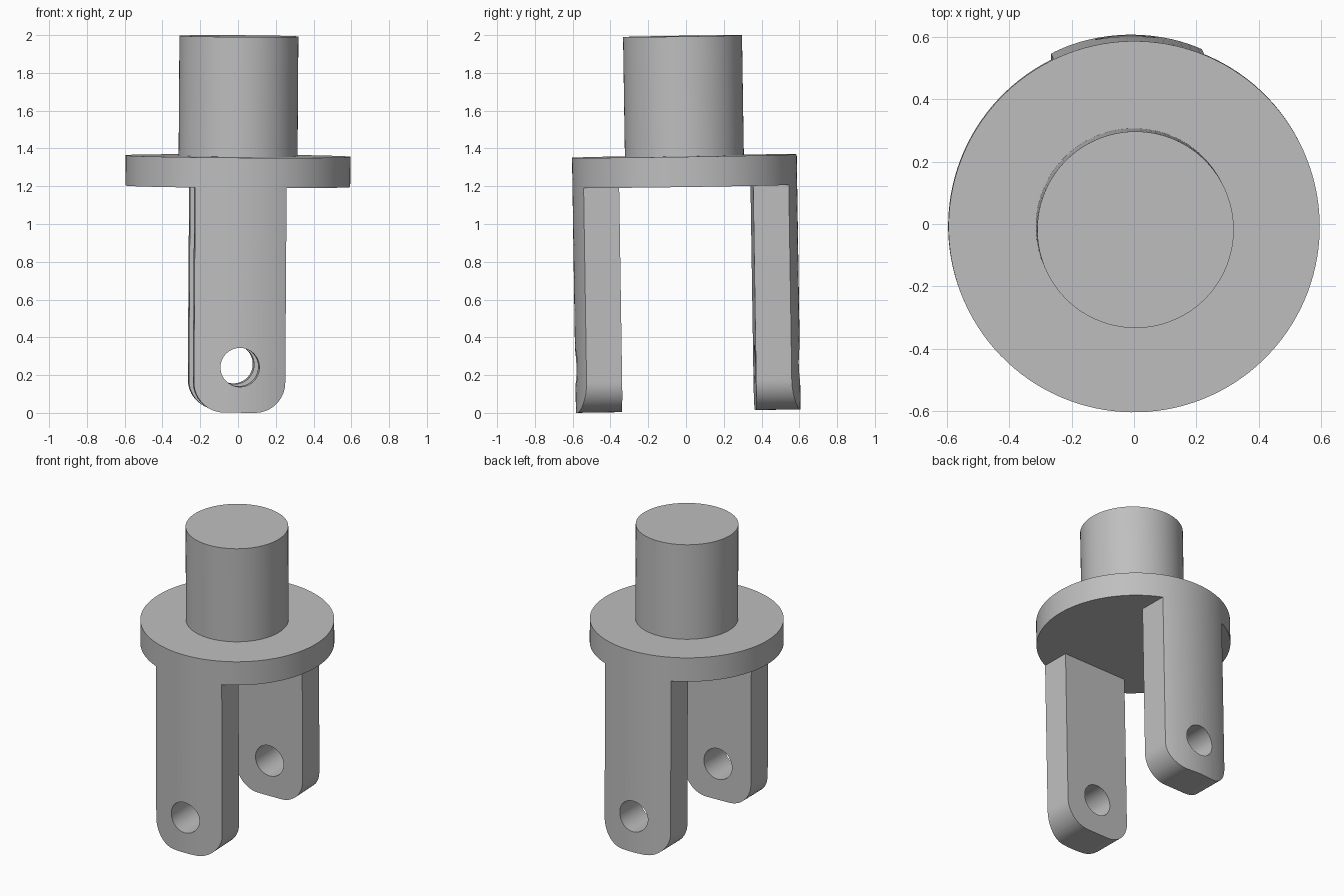
import bpy
import bmesh
import math
from mathutils import Matrix, Vector, Euler

if "Cube" in bpy.data.objects:
    bpy.data.objects.remove(bpy.data.objects["Cube"])

SEGMENTS = 128
FLANGE_R, SHAFT_R, HOLE_R = 0.595, 0.315, 0.103
FLANGE_Z, SHAFT_Z, TOP_Z = 1.19, 1.35, 1.985
LEG_HALF, LEG_INNER, CORNER_R, HOLE_Z = 0.242, 0.355, 0.16, 0.24

# The whole fork leans and turns very slightly
TILT = (Matrix.Translation((-0.009, 0.012, 0.01))
        @ Euler((0.0155, 0.0065, 0.03)).to_matrix().to_4x4())

steel = bpy.data.materials.new("grey_steel")
steel.use_nodes = True
GREY = (0.52, 0.52, 0.52, 1)
steel.diffuse_color = GREY
steel.node_tree.nodes["Principled BSDF"].inputs["Base Color"].default_value = GREY


def make_object(name, bm):
    mesh = bpy.data.meshes.new(name)
    bmesh.ops.recalc_face_normals(bm, faces=bm.faces)
    bm.to_mesh(mesh)
    bm.free()
    obj = bpy.data.objects.new(name, mesh)
    bpy.context.collection.objects.link(obj)
    mesh.materials.append(steel)
    return obj


def cylinder(name, radius, z0, z1, matrix=Matrix()):
    bm = bmesh.new()
    bmesh.ops.create_cone(bm, cap_ends=True, segments=SEGMENTS, radius1=radius,
                          radius2=radius, depth=z1 - z0,
                          matrix=matrix @ Matrix.Translation((0, 0, (z0 + z1) / 2)))
    return make_object(name, bm)


def leg_blank(name, side):
    # Plate outline with two rounded lower corners, extruded outward
    outline = [(LEG_HALF, FLANGE_Z)]
    for sign in (1, -1):
        arc = []
        for i in range(17):
            a = i / 16 * math.pi / 2
            arc.append((sign * (LEG_HALF - CORNER_R + CORNER_R * math.cos(a)),
                        CORNER_R * (1 - math.sin(a))))
        outline += arc if sign > 0 else arc[::-1]
    outline.append((-LEG_HALF, FLANGE_Z))
    bm = bmesh.new()
    face = bm.faces.new([bm.verts.new((x, side * LEG_INNER, z)) for x, z in outline])
    grown = bmesh.ops.extrude_face_region(bm, geom=[face])["geom"]
    verts = [v for v in grown if isinstance(v, bmesh.types.BMVert)]
    bmesh.ops.translate(bm, verts=verts, vec=Vector((0, side * 0.4, 0)))
    return make_object(name, bm)


def cut(obj, cutter, operation):
    mod = obj.modifiers.new(operation.lower(), "BOOLEAN")
    mod.operation, mod.object, mod.solver = operation, cutter, "EXACT"


# Flange and shaft
parts = [cylinder("flange", FLANGE_R, FLANGE_Z, SHAFT_Z),
         cylinder("shaft", SHAFT_R, SHAFT_Z, TOP_Z)]

# Legs: outer side follows the flange, with a cross hole near the foot
round_cutter = cylinder("round_cutter", FLANGE_R, -1, 2)
hole_cutter = cylinder("hole_cutter", HOLE_R, -1, 1,
                       Matrix.Translation((0, 0, HOLE_Z)) @ Matrix.Rotation(math.pi / 2, 4, "X"))
for name, side in (("front_leg", -1), ("back_leg", 1)):
    leg = leg_blank(name, side)
    cut(leg, round_cutter, "INTERSECT")
    cut(leg, hole_cutter, "DIFFERENCE")
    parts.append(leg)

# Bake the cuts, then drop the cutters
graph = bpy.context.evaluated_depsgraph_get()
for leg in parts[2:]:
    baked = bpy.data.meshes.new_from_object(leg.evaluated_get(graph))
    leg.modifiers.clear()
    leg.data = baked
for cutter in (round_cutter, hole_cutter):
    bpy.data.objects.remove(cutter)

# Smooth sides with sharp rims, then apply the lean
bpy.ops.object.select_all(action="DESELECT")
for part in parts:
    part.matrix_world = TILT
    part.select_set(True)
bpy.context.view_layer.objects.active = parts[0]
bpy.ops.object.shade_smooth_by_angle(angle=math.radians(30))
